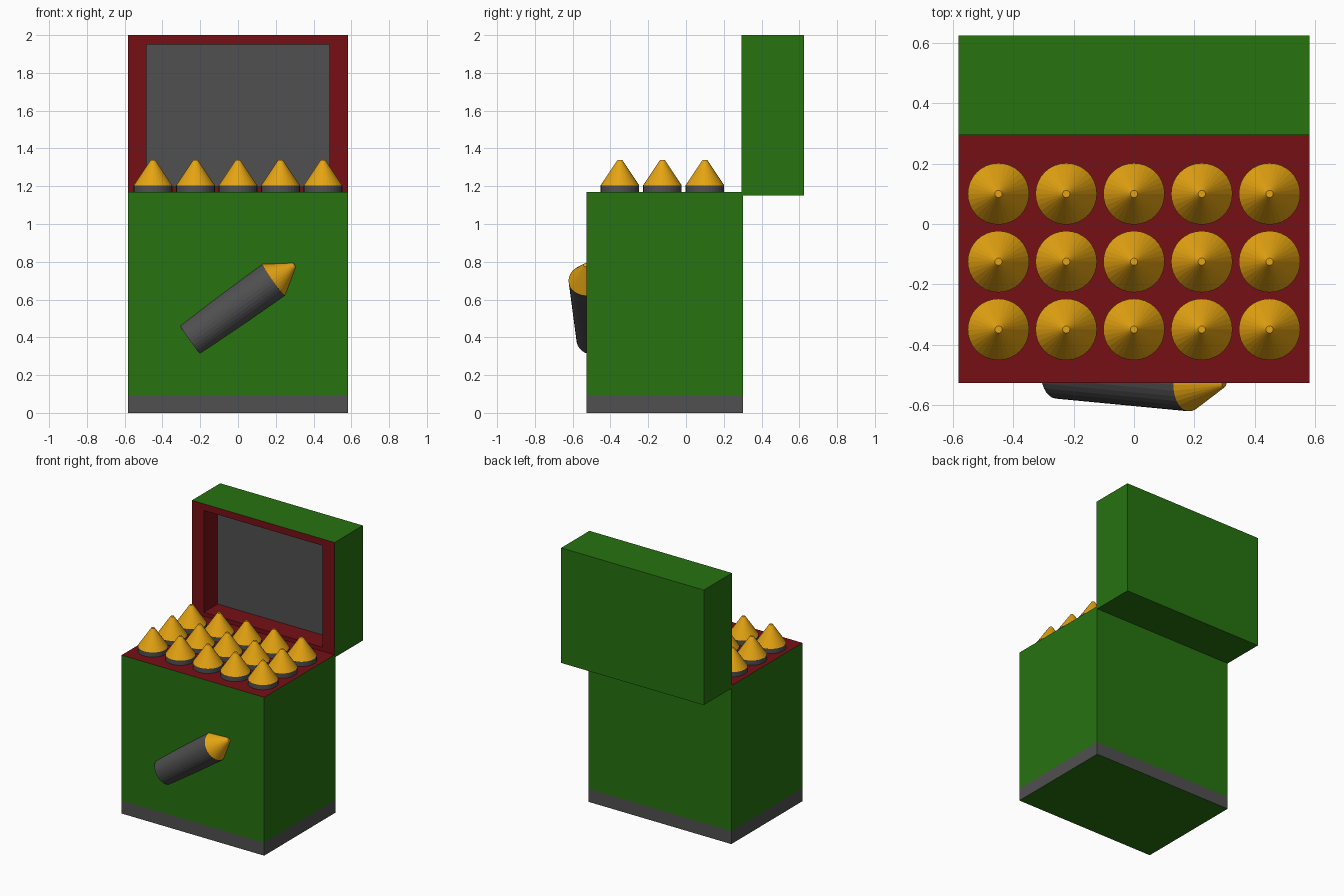
import bpy, bmesh
from mathutils import Vector, Matrix

if "Cube" in bpy.data.objects:
    bpy.data.objects.remove(bpy.data.objects["Cube"])


def material(name, rgb):
    m = bpy.data.materials.new(name)
    m.diffuse_color = (*rgb, 1)
    m.use_nodes = True
    m.node_tree.nodes["Principled BSDF"].inputs["Base Color"].default_value = m.diffuse_color
    return m


GREEN = material("green_paint", (0.02, 0.17, 0.005))
RED = material("red_lining", (0.18, 0.005, 0.008))
GREY = material("dark_metal", (0.08, 0.08, 0.08))
GOLD = material("gold_tip", (0.78, 0.37, 0.006))


def new_mesh(name, bm, mats):
    bmesh.ops.recalc_face_normals(bm, faces=bm.faces)
    me = bpy.data.meshes.new(name)
    bm.to_mesh(me)
    bm.free()
    for m in mats:
        me.materials.append(m)
    return me


def add_object(name, me, matrix=Matrix()):
    ob = bpy.data.objects.new(name, me)
    ob.matrix_world = matrix
    bpy.context.collection.objects.link(ob)
    return ob


def box_bmesh(lo, hi):
    bm = bmesh.new()
    lo, hi = Vector(lo), Vector(hi)
    size = hi - lo
    bmesh.ops.create_cube(bm, size=1, matrix=Matrix.Translation((lo + hi) / 2)
                          @ Matrix.Diagonal((*size, 1)))
    bm.normal_update()
    return bm


HALF_W, BOX_TOP, BAND = 0.583, 1.17, 0.095

# Crate body: green walls, grey band round the foot, red top
bm = box_bmesh((-HALF_W, -0.527, 0), (HALF_W, 0.303, BOX_TOP))
bmesh.ops.bisect_plane(bm, geom=bm.verts[:] + bm.edges[:] + bm.faces[:],
                       plane_co=(0, 0, BAND), plane_no=(0, 0, 1))
bm.normal_update()
for f in bm.faces:
    z = f.calc_center_median().z
    if f.normal.z > 0.5:
        f.material_index = 1
    elif 0.01 < z < BAND:
        f.material_index = 2
add_object("crate_body", new_mesh("crate_body", bm, (GREEN, RED, GREY)))

# Open lid: upright, red frame with a recessed grey panel
bm = box_bmesh((-HALF_W, 0.295, 1.15), (HALF_W, 0.625, 2.0))
panel = next(f for f in bm.faces if f.normal.y < -0.5)
rim = bmesh.ops.inset_region(bm, faces=[panel], thickness=0.07)["faces"]
for v in panel.verts:
    v.co.x = 0.485 if v.co.x > 0 else -0.485
walls = bmesh.ops.inset_region(bm, faces=[panel], thickness=0)["faces"]
for v in panel.verts:
    v.co.y += 0.16
for f in rim + walls:
    f.material_index = 1
panel.material_index = 2
add_object("crate_lid", new_mesh("crate_lid", bm, (GREEN, RED, GREY)))

# Shell: grey casing with a blunt gold cone, origin where the two meet
R, CASE, TIP = 0.102, 0.543, 0.135
bm = bmesh.new()
rings = []
for r, z in ((R, -CASE), (R, 0), (0.012, TIP)):
    ring = bmesh.ops.create_circle(bm, segments=32, radius=r,
                                   matrix=Matrix.Translation((0, 0, z)))
    rings.append(ring["verts"])
for k in range(2):
    a, b = rings[k], rings[k + 1]
    for i in range(32):
        j = (i + 1) % 32
        bm.faces.new((a[i], a[j], b[j], b[i])).material_index = k
bm.faces.new(rings[0])
bm.faces.new(rings[2]).material_index = 1
shell = new_mesh("shell", bm, (GREY, GOLD))

# Rows of shells standing in the crate
for row in range(3):
    for col in range(5):
        pos = (0.225 * (col - 2), 0.10 - 0.225 * row, 1.205)
        add_object(f"shell_{row + 1}_{col + 1}", shell, Matrix.Translation(pos))

# Shell emblem half sunk into the front wall
direction = Vector((0.44, -0.042, 0.315))
turn = direction.to_track_quat('Z', 'Y').to_matrix().to_4x4()
add_object("front_shell", shell, Matrix.Translation((0.19, -0.52, 0.705)) @ turn)
